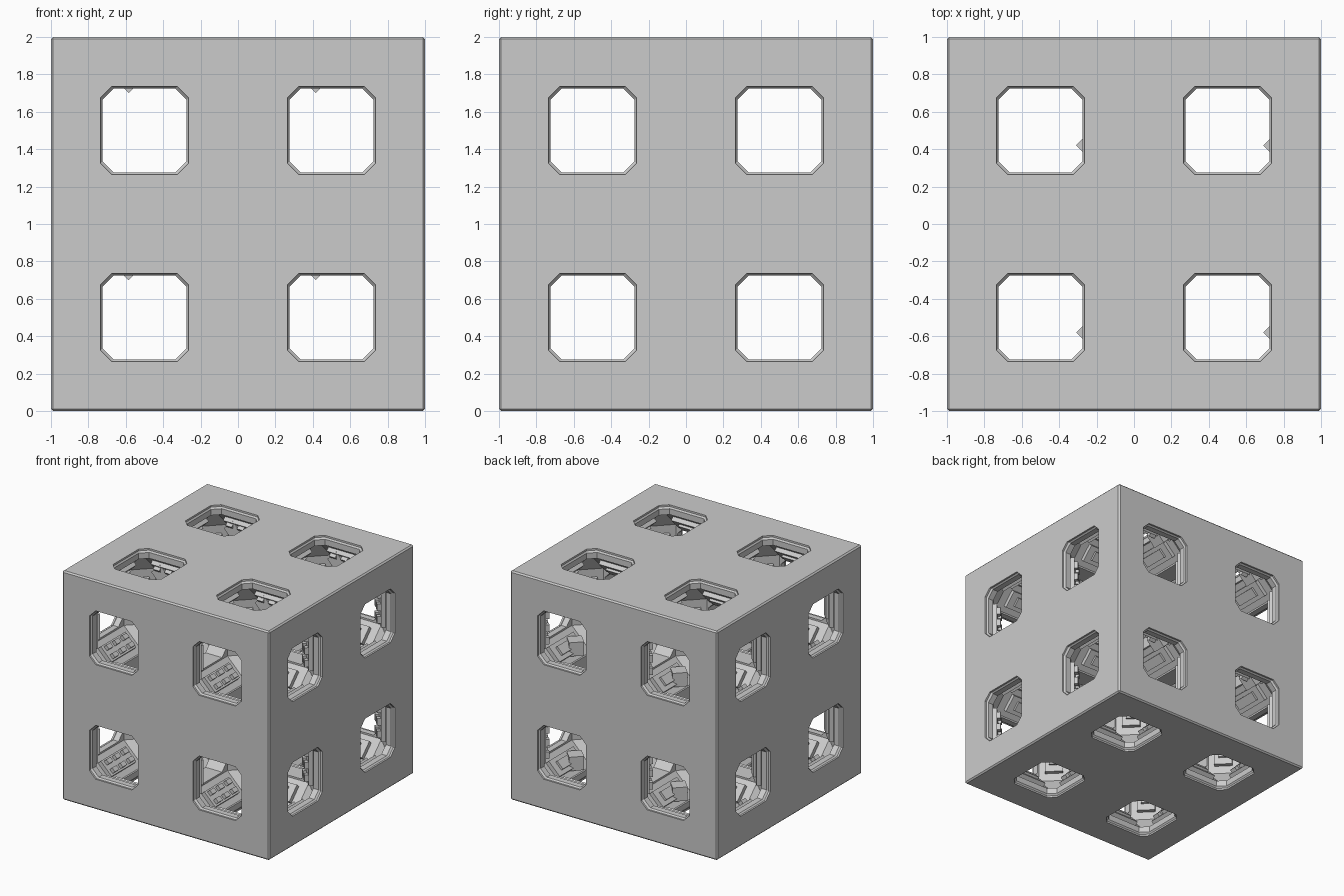
import bpy, bmesh
from itertools import product
from math import radians
from mathutils import Matrix, Vector

if "Cube" in bpy.data.objects:
    bpy.data.objects.remove(bpy.data.objects["Cube"])

grey = bpy.data.materials.new("light grey")
grey.use_nodes = True
colour = (0.6, 0.6, 0.6, 1)
grey.diffuse_color = colour
grey.node_tree.nodes["Principled BSDF"].inputs["Base Color"].default_value = colour

# Layout of one cell, measured from its centre
OUT, WIN, LIP, CAV, CUT = 0.5, 0.225, 0.235, 0.42, 0.06
CELLS = [Vector((x, y, z + 1)) for x, y, z in product((-0.5, 0.5), repeat=3)]
AXES = [Matrix.Identity(4), Matrix.Rotation(radians(90), 4, "X"),
        Matrix.Rotation(radians(90), 4, "Y")]


def finish(name, bm, helper=False):
    bmesh.ops.recalc_face_normals(bm, faces=bm.faces)
    mesh = bpy.data.meshes.new(name)
    bm.to_mesh(mesh)
    bm.free()
    mesh.materials.append(grey)
    ob = bpy.data.objects.new(name, mesh)
    bpy.context.scene.collection.objects.link(ob)
    ob.hide_render = helper
    return ob


def add_hull(bm, points):
    verts = [bm.verts.new(p) for p in points]
    bmesh.ops.convex_hull(bm, input=verts)


def octagon(half, z):
    short = half - CUT
    for sx, sy in product((-1, 1), repeat=2):
        yield Vector((sx * half, sy * short, z))
        yield Vector((sx * short, sy * half, z))


def add_block(bm, size, matrix):
    bmesh.ops.create_cube(bm, size=1, matrix=matrix @ Matrix.Diagonal((*size, 1)))


# Outer block with a slim bevel
bm = bmesh.new()
add_block(bm, (2, 2, 2), Matrix.Translation((0, 0, 1)))
bmesh.ops.bevel(bm, geom=bm.edges[:], offset=0.012, segments=1, affect="EDGES")
shell = finish("outer_shell", bm)

# Hollow chambers with sloping edges
cutters = []
bm = bmesh.new()
for c in CELLS:
    points = []
    for axis, signs in product(range(3), product((-1, 1), repeat=3)):
        p = Vector([s * 0.24 for s in signs])
        p[axis] = signs[axis] * CAV
        points.append(c + p)
    add_hull(bm, points)
cutters.append(finish("chamber_cutter", bm, True))

# Straight window passages along each axis
for rot in AXES:
    bm = bmesh.new()
    for a, b in product((-0.5, 0.5), repeat=2):
        shift = Vector((a, b, 0))
        add_hull(bm, [rot @ (p + shift) + Vector((0, 0, 1))
                      for z in (-1.1, 1.1) for p in octagon(WIN, z)])
    cutters.append(finish("passage_cutter", bm, True))

# Flared lips around the outer windows
bm = bmesh.new()
for rot in AXES:
    for a, b, s in product((-0.5, 0.5), (-0.5, 0.5), (-1, 1)):
        points = list(octagon(LIP, s * 1.05)) + list(octagon(LIP, s * 0.985))
        points += list(octagon(WIN - 0.001, s * 0.97))
        add_hull(bm, [rot @ (p + Vector((a, b, 0))) + Vector((0, 0, 1)) for p in points])
cutters.append(finish("lip_cutter", bm, True))

for cutter in cutters:
    mod = shell.modifiers.new(cutter.name, "BOOLEAN")
    mod.operation, mod.solver, mod.object = "DIFFERENCE", "EXACT", cutter
bpy.context.view_layer.update()
evaluated = shell.evaluated_get(bpy.context.evaluated_depsgraph_get())
shell.data = bpy.data.meshes.new_from_object(evaluated)
shell.modifiers.clear()
for cutter in cutters:
    bpy.data.objects.remove(cutter)

# Raised panels on every sloping edge, with teeth on the upper rear and right ones
bm = bmesh.new()
for c in CELLS:
    for k, rot in enumerate(AXES):
        for turn in range(4):
            local = (Matrix.Translation(c) @ rot
                     @ Matrix.Rotation(radians(45 + 90 * turn), 4, "Z")
                     @ Matrix.Translation((0.455, 0, 0)))
            add_block(bm, (0.05, 0.15, 0.34), local)
            if (k + turn) % 3 == 0:
                for y, z in product((-0.04, 0.04), (-0.11, 0, 0.11)):
                    add_block(bm, (0.05, 0.04, 0.06),
                              local @ Matrix.Translation((-0.03, y, z)))
            else:
                add_block(bm, (0.03, 0.08, 0.22), local @ Matrix.Translation((-0.03, 0, 0)))
finish("chamber_panels", bm)

# Tilted blocks whose corners reach into the passages
bm = bmesh.new()
for c in CELLS:
    for place, axis in (((-0.085, 0.32, 0.285), "Y"), ((0.275, -0.08, -0.32), "Z")):
        add_block(bm, (0.12, 0.12, 0.12),
                  Matrix.Translation(c + Vector(place)) @ Matrix.Rotation(radians(45), 4, axis))
finish("tilted_blocks", bm)
